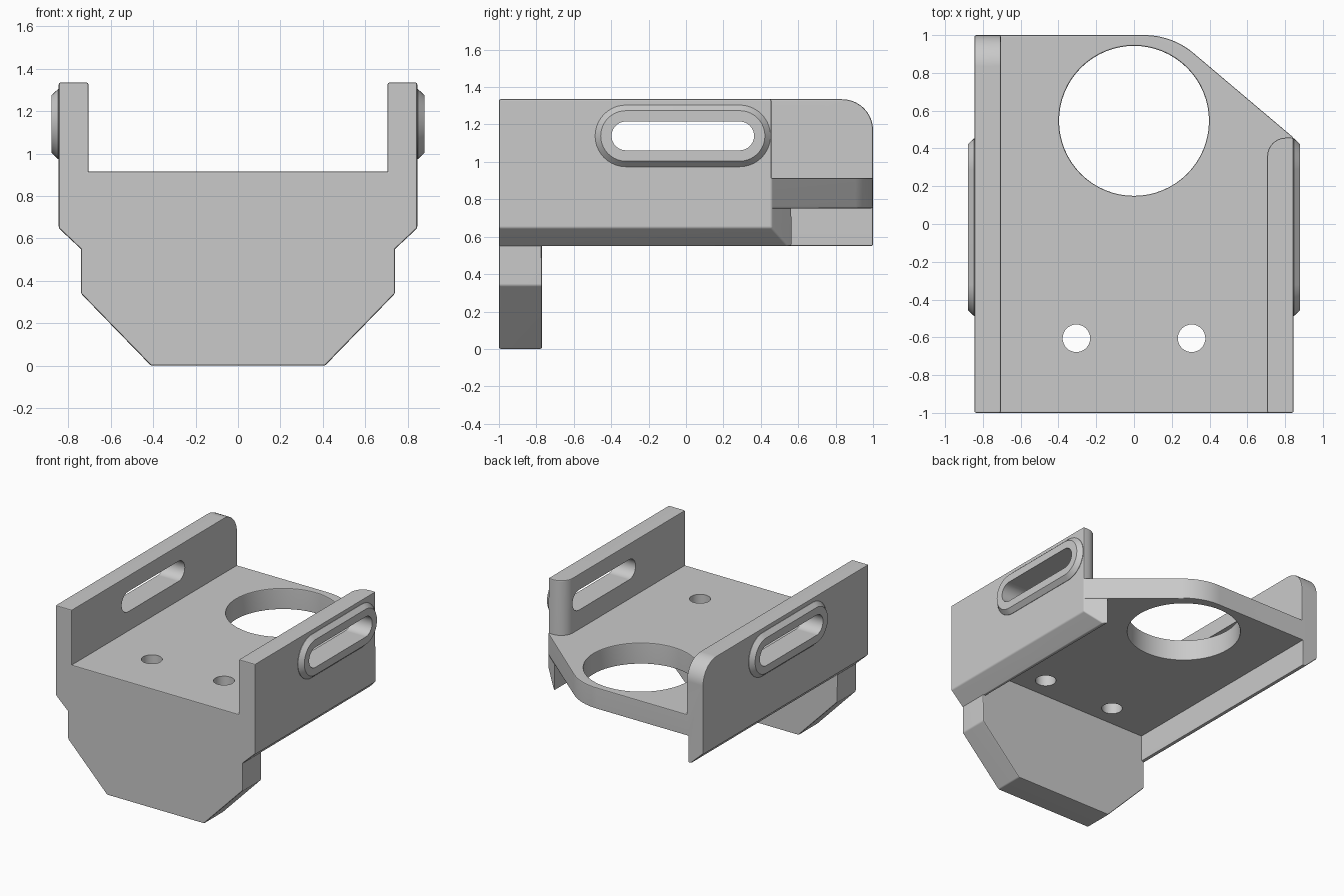
import bpy, bmesh, math
from mathutils import Vector

cube = bpy.data.objects.get("Cube")
if cube:
    bpy.data.objects.remove(cube, do_unlink=True)

grey = bpy.data.materials.new("plain_grey")
grey.use_nodes = True
GREY = (0.59, 0.59, 0.59, 1)
grey.diffuse_color = GREY
grey.node_tree.nodes["Principled BSDF"].inputs["Base Color"].default_value = GREY


def add_object(name, bm):
    bmesh.ops.recalc_face_normals(bm, faces=bm.faces[:])
    mesh = bpy.data.meshes.new(name)
    bm.to_mesh(mesh)
    bm.free()
    mesh.materials.append(grey)
    ob = bpy.data.objects.new(name, mesh)
    bpy.context.collection.objects.link(ob)
    return ob


def place(axis, u, v, t):
    return {"x": (t, u, v), "y": (u, t, v), "z": (u, v, t)}[axis]


def outline(corners, steps=10):
    """Polygon whose corners may carry a third value, the fillet radius."""
    pts = []
    for i, c in enumerate(corners):
        p = Vector(c[:2])
        if len(c) == 2:
            pts.append(p)
            continue
        r = c[2]
        d0 = (Vector(corners[i - 1][:2]) - p).normalized()
        d1 = (Vector(corners[(i + 1) % len(corners)][:2]) - p).normalized()
        half = d0.angle(d1) / 2
        centre = p + (d0 + d1).normalized() * (r / math.sin(half))
        a = p + d0 * (r / math.tan(half)) - centre
        b = p + d1 * (r / math.tan(half)) - centre
        start = math.atan2(a.y, a.x)
        sweep = math.atan2(a.x * b.y - a.y * b.x, a.dot(b))
        for k in range(steps + 1):
            t = start + sweep * k / steps
            pts.append(centre + Vector((math.cos(t), math.sin(t))) * r)
    return pts


def loft(name, loops, closed=False):
    """Skin a list of equal point loops; cap the ends unless closed."""
    bm = bmesh.new()
    rings = [[bm.verts.new(p) for p in loop] for loop in loops]
    pairs = list(zip(rings, rings[1:])) + ([(rings[-1], rings[0])] if closed else [])
    n = len(rings[0])
    for r0, r1 in pairs:
        for i in range(n):
            j = (i + 1) % n
            bm.faces.new((r0[i], r0[j], r1[j], r1[i]))
    if not closed:
        bm.faces.new(rings[0])
        bm.faces.new(rings[-1])
    return add_object(name, bm)


def prism(name, corners, axis, start, end):
    """Extrude an outline; the end may be a function of the first coordinate."""
    pts = outline(corners)
    stop = end if callable(end) else lambda u: end
    return loft(name, [[place(axis, u, v, start) for u, v in pts],
                       [place(axis, u, v, stop(u)) for u, v in pts]])


def circle(x, y, r, n=64):
    return [(x + r * math.cos(2 * math.pi * i / n),
             y + r * math.sin(2 * math.pi * i / n)) for i in range(n)]


SLOT_Y, SLOT_Z, SLOT_HALF = -0.017, 1.139, 0.304


def stadium(r, n=20):
    pts = []
    for side in (1, -1):
        for k in range(n + 1):
            a = math.pi * (k / n - 0.5)
            pts.append((SLOT_Y + side * (SLOT_HALF + r * math.cos(a)),
                        SLOT_Z + side * r * math.sin(a)))
    return pts


def activate(ob):
    bpy.ops.object.select_all(action="DESELECT")
    bpy.context.view_layer.objects.active = ob
    ob.select_set(True)


def apply_all(ob):
    activate(ob)
    for m in ob.modifiers[:]:
        bpy.ops.object.modifier_apply(modifier=m.name)


def combine(ob, others, operation):
    for o in others:
        m = ob.modifiers.new("combine", "BOOLEAN")
        m.operation, m.object, m.solver = operation, o, "EXACT"
    apply_all(ob)
    for o in others:
        bpy.data.objects.remove(o, do_unlink=True)


W, INNER, LOWER = 0.845, 0.705, 0.715     # wall outer, inner, lower inner
TOP, DECK, UNDER = 1.335, 0.915, 0.752    # heights
CUT_Y, SLOPE = 0.457, 0.845               # slanted back corner


def slant(x):
    return CUT_Y + (W - x) * SLOPE


# Deck plate with its slanted back corner
body = prism("bracket_body", [(-W, -1), (W, -1), (W, CUT_Y),
             (W - (1 - CUT_Y) / SLOPE, 1, 0.4), (-W, 1)], "z", UNDER, DECK)

# Front apron
half = [(0.41, 0), (0.74, 0.34), (0.74, 0.55), (W, 0.648), (W, DECK)]
parts = [prism("front_apron", half + [(-x, z) for x, z in reversed(half)],
               "y", -1, -0.77)]

# Lower wall skirts with a chamfered outer edge
skirt = [(LOWER, 0.55), (0.74, 0.55), (W, 0.648), (W, DECK), (LOWER, DECK)]
parts.append(prism("left_skirt", skirt, "y", -1, slant))
parts.append(prism("right_skirt", [(-x, z) for x, z in skirt], "y", -1, 1))

# Upper side walls
parts.append(prism("left_wall", [(INNER, -1), (W, -1), (W, CUT_Y),
                                 (INNER, CUT_Y, 0.1)], "z", 0.85, TOP))
parts.append(prism("right_wall", [(-1, 0.85), (1, 0.85), (1, TOP, 0.165), (-1, TOP)],
                   "x", -W, -INNER))
combine(body, parts, "UNION")
combine(body, [prism("large_bore", circle(0, 0.546, 0.397), "z", 0.5, 1.2)], "DIFFERENCE")

# Small rounding on outward edges only
bm = bmesh.new()
bm.from_mesh(body.data)
bmesh.ops.remove_doubles(bm, verts=bm.verts[:], dist=0.0005)
bmesh.ops.dissolve_limit(bm, angle_limit=math.radians(1),
                         verts=bm.verts[:], edges=bm.edges[:])
weight = bm.edges.layers.float.new("bevel_weight_edge")
for e in bm.edges:
    if len(e.link_faces) == 2 and e.is_convex and e.calc_face_angle() > math.radians(35):
        e[weight] = 1
bm.to_mesh(body.data)
bm.free()
bevel = body.modifiers.new("round", "BEVEL")
bevel.limit_method, bevel.width, bevel.segments = "WEIGHT", 0.009, 2
bevel.use_clamp_overlap = False
apply_all(body)

# Screw holes and wall slots
combine(body, [prism("screw_hole", circle(x, -0.605, 0.073, 32), "z", 0.5, 1.2)
               for x in (-0.305, 0.305)]
        + [prism("slot", stadium(0.077), "x", -1, 1)], "DIFFERENCE")

# Raised tapered rims around the slots
rims = []
for side, name in ((1, "left_slot_rim"), (-1, "right_slot_rim")):
    section = [(0.165, 0.835), (0.165, 0.848), (0.135, 0.88), (0.077, 0.88), (0.077, 0.835)]
    rims.append(loft(name, [[place("x", u, v, side * x) for u, v in stadium(r)]
                            for r, x in section], closed=True))

# Smooth curved faces, keep the flats crisp
for ob in [body] + rims:
    activate(ob)
    bpy.ops.object.shade_smooth_by_angle(angle=math.radians(32))
    normals = ob.modifiers.new("crisp_flats", "WEIGHTED_NORMAL")
    normals.keep_sharp = True
